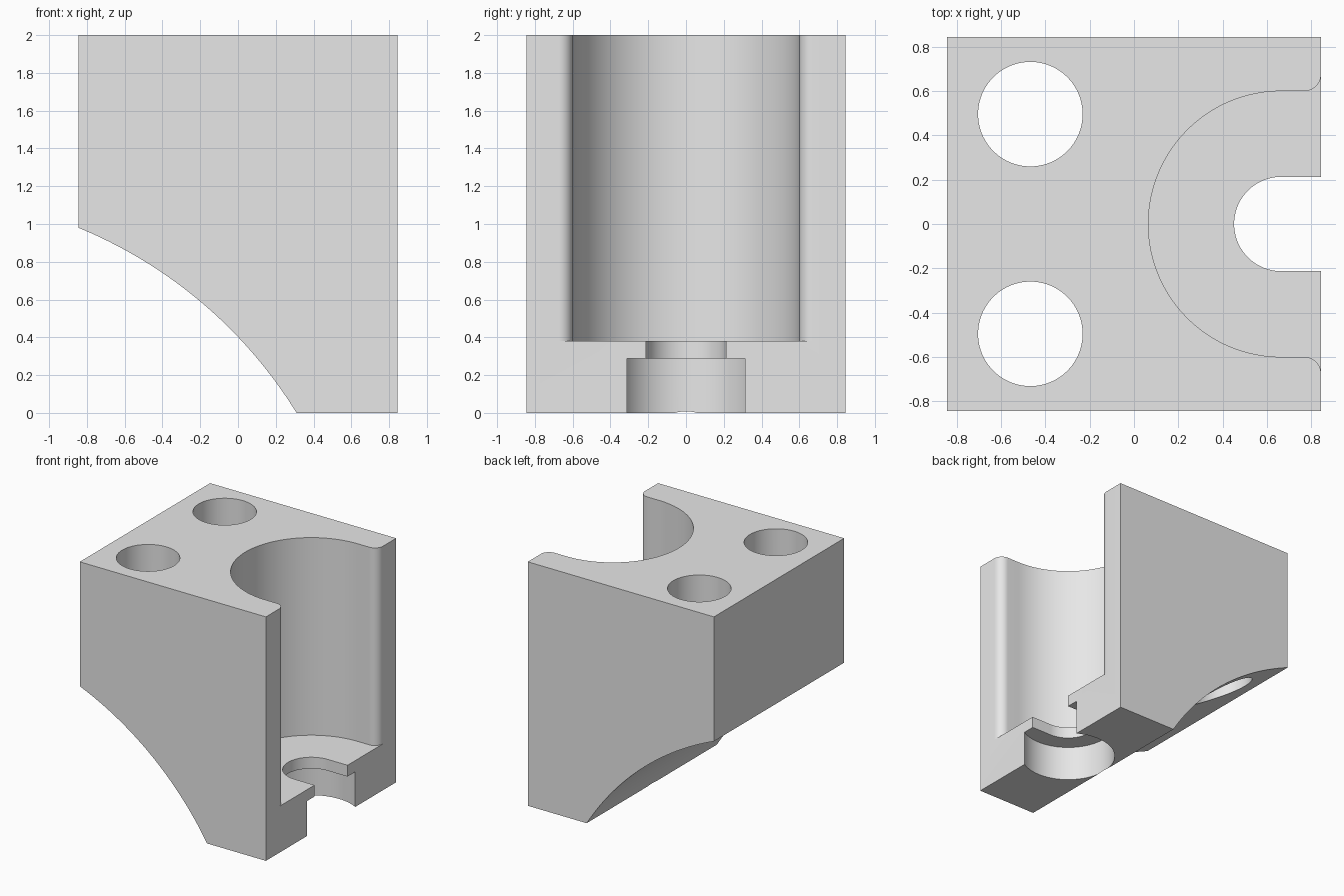
import bpy, bmesh
from math import sin, cos, pi, atan2
from mathutils import Vector

cube = bpy.data.objects.get("Cube")
if cube:
    bpy.data.objects.remove(cube, do_unlink=True)

HALF = 0.844      # half width and half depth of the block
TOP = 2.0
BORE_X = 0.665    # shared axis of bore, slot and counterbore

grey = bpy.data.materials.new("plain_grey")
grey.use_nodes = True
grey.diffuse_color = (0.8, 0.8, 0.8, 1)
grey.node_tree.nodes["Principled BSDF"].inputs["Base Color"].default_value = (0.8, 0.8, 0.8, 1)


def arc(cx, cy, r, start, end, steps):
    """Points along an arc, both ends included."""
    angles = [start + (end - start) * i / steps for i in range(steps + 1)]
    return [(cx + r * cos(a), cy + r * sin(a)) for a in angles]


def prism(name, outline, low, high, along_y=False):
    """Extrude a closed outline along z, or along y for a side profile."""
    bm = bmesh.new()
    place = (lambda u, v: (u, low, v)) if along_y else (lambda u, v: (u, v, low))
    face = bm.faces.new([bm.verts.new(place(u, v)) for u, v in outline])
    step = Vector((0, high - low, 0)) if along_y else Vector((0, 0, high - low))
    new = bmesh.ops.extrude_face_region(bm, geom=[face])["geom"]
    bmesh.ops.translate(bm, vec=step, verts=[v for v in new if isinstance(v, bmesh.types.BMVert)])
    bmesh.ops.recalc_face_normals(bm, faces=bm.faces)
    mesh = bpy.data.meshes.new(name)
    bm.to_mesh(mesh)
    bm.free()
    mesh.materials.append(grey)
    obj = bpy.data.objects.new(name, mesh)
    bpy.context.collection.objects.link(obj)
    return obj


def disc(cx, cy, r, steps=96):
    return arc(cx, cy, r, 0, 2 * pi, steps)[:-1]


# Block with a concave arched underside
cx, cz, radius = -1.776, -1.287, 2.451
foot = atan2(-cz, 0.31 - cx)
rise = atan2(0.98 - cz, -HALF - cx)
side = arc(cx, cz, radius, foot, rise, 48)
side[0], side[-1] = (0.31, 0), (-HALF, 0.98)
block = prism("clamp_block", side + [(-HALF, TOP), (HALF, TOP), (HALF, 0)], -HALF, HALF, True)

# Main bore: half circle, straight walls and rounded lips at the open side
r, lip = 0.6, 0.074
upper = arc(HALF - lip, r + lip, lip, 0, -pi / 2, 12)
upper.insert(0, (HALF + 0.1, r + lip))
lower = [(x, -y) for x, y in reversed(upper)]
bore = prism("bore_cutter", upper + arc(BORE_X, 0, r, pi / 2, 3 * pi / 2, 64) + lower, 0.38, TOP + 0.1)

# Open slot through the floor, with a round counterbore below
w = 0.213
slot = prism("slot_cutter", [(HALF + 0.1, w)] + arc(BORE_X, 0, w, pi / 2, 3 * pi / 2, 48)
             + [(HALF + 0.1, -w)], 0.2, 0.5)
counterbore = prism("counterbore_cutter", disc(BORE_X, 0, 0.36), -0.1, 0.287)

# Two vertical bolt holes
holes = [prism("bolt_hole_cutter", disc(-0.468, s * 0.496, 0.236), -0.1, TOP + 0.1) for s in (-1, 1)]

bpy.ops.object.select_all(action="DESELECT")
block.select_set(True)
bpy.context.view_layer.objects.active = block
for cutter in [bore, slot, counterbore] + holes:
    cutter.hide_render = True
    mod = block.modifiers.new(cutter.name, "BOOLEAN")
    mod.operation = "DIFFERENCE"
    mod.solver = "EXACT"
    mod.object = cutter
    bpy.ops.object.modifier_apply(modifier=mod.name)
    bpy.data.objects.remove(cutter, do_unlink=True)

bpy.ops.object.shade_smooth_by_angle(angle=pi / 6)
